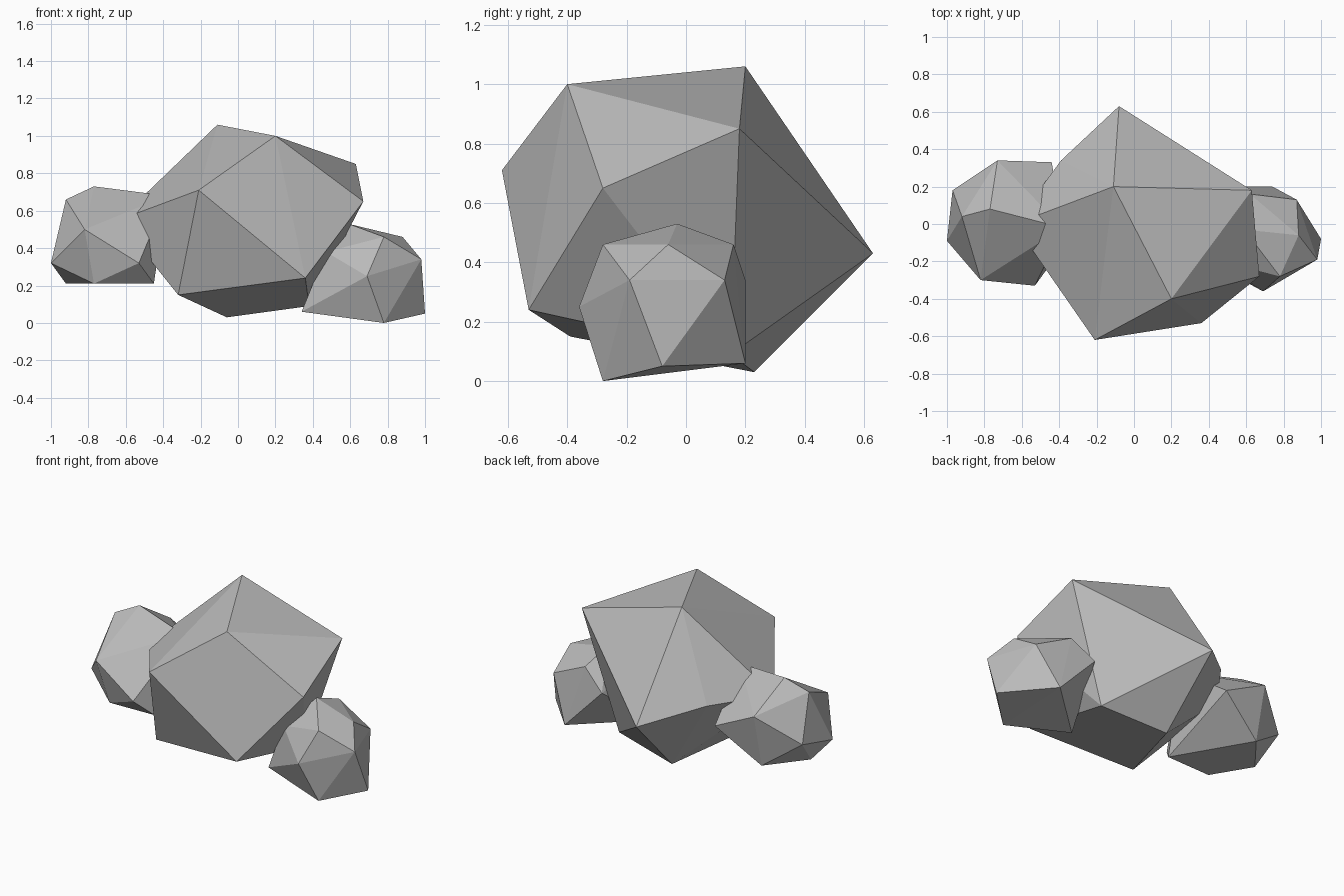
import bpy
import bmesh
from mathutils import Vector

default_cube = bpy.data.objects.get("Cube")
if default_cube:
    bpy.data.objects.remove(default_cube, do_unlink=True)


def make_material(name, colour):
    material = bpy.data.materials.new(name)
    material.use_nodes = True
    material.diffuse_color = colour
    shader = material.node_tree.nodes["Principled BSDF"]
    shader.inputs["Base Color"].default_value = colour
    shader.inputs["Roughness"].default_value = .9
    return material


def make_rock(name, corners, material):
    """Wrap a faceted, flat shaded stone around its corner points."""
    mesh = bpy.data.meshes.new(name)
    bm = bmesh.new()
    for corner in corners:
        bm.verts.new(Vector(corner))
    hull = bmesh.ops.convex_hull(bm, input=bm.verts[:])
    # Remove any corner that ended up inside the stone
    loose = [v for v in bm.verts if not v.link_faces]
    bmesh.ops.delete(bm, geom=loose, context="VERTS")
    bmesh.ops.recalc_face_normals(bm, faces=bm.faces[:])
    for face in bm.faces:
        face.smooth = False
    bm.to_mesh(mesh)
    bm.free()
    mesh.materials.append(material)
    rock = bpy.data.objects.new(name, mesh)
    bpy.context.scene.collection.objects.link(rock)
    return rock


stone_grey = make_material("stone_grey", (.5, .5, .5, 1))

# Large central boulder: crown, shoulders, then underside
make_rock("central_boulder", [
    (-.11, .2, 1.06), (.2, -.4, 1), (.63, .18, .85),
    (.67, -.28, .65), (-.21, -.62, .71), (-.64, 0, .55),
    (-.39, .34, .54), (-.08, .63, .43), (.36, -.53, .24),
    (-.32, -.39, .15), (.38, .15, .09), (-.06, .23, .03),
], stone_grey)

# Raised small rock on the right side, with a flat underside
make_rock("right_rock", [
    (-.77, .08, .73), (-.92, .04, .66), (-.38, -.02, .68),
    (-.73, .34, .56), (-.82, -.3, .5), (-.44, .33, .42),
    (-.97, .18, .38), (-1, -.09, .32), (-.53, -.33, .32),
    (-.73, .26, .21), (-.92, .02, .21), (-.77, -.23, .21),
    (-.45, -.22, .21),
], stone_grey)

# Low small rock on the left side, touching the ground
make_rock("left_rock", [
    (.59, -.03, .53), (.78, -.28, .46), (.88, -.06, .46),
    (.62, .16, .46), (.47, -.2, .38), (.98, -.19, .34),
    (.87, .13, .34), (.47, .2, .34), (.69, -.36, .25),
    (.34, -.17, .06), (.74, .2, .06), (1, -.08, .05),
    (.78, -.28, 0),
], stone_grey)
